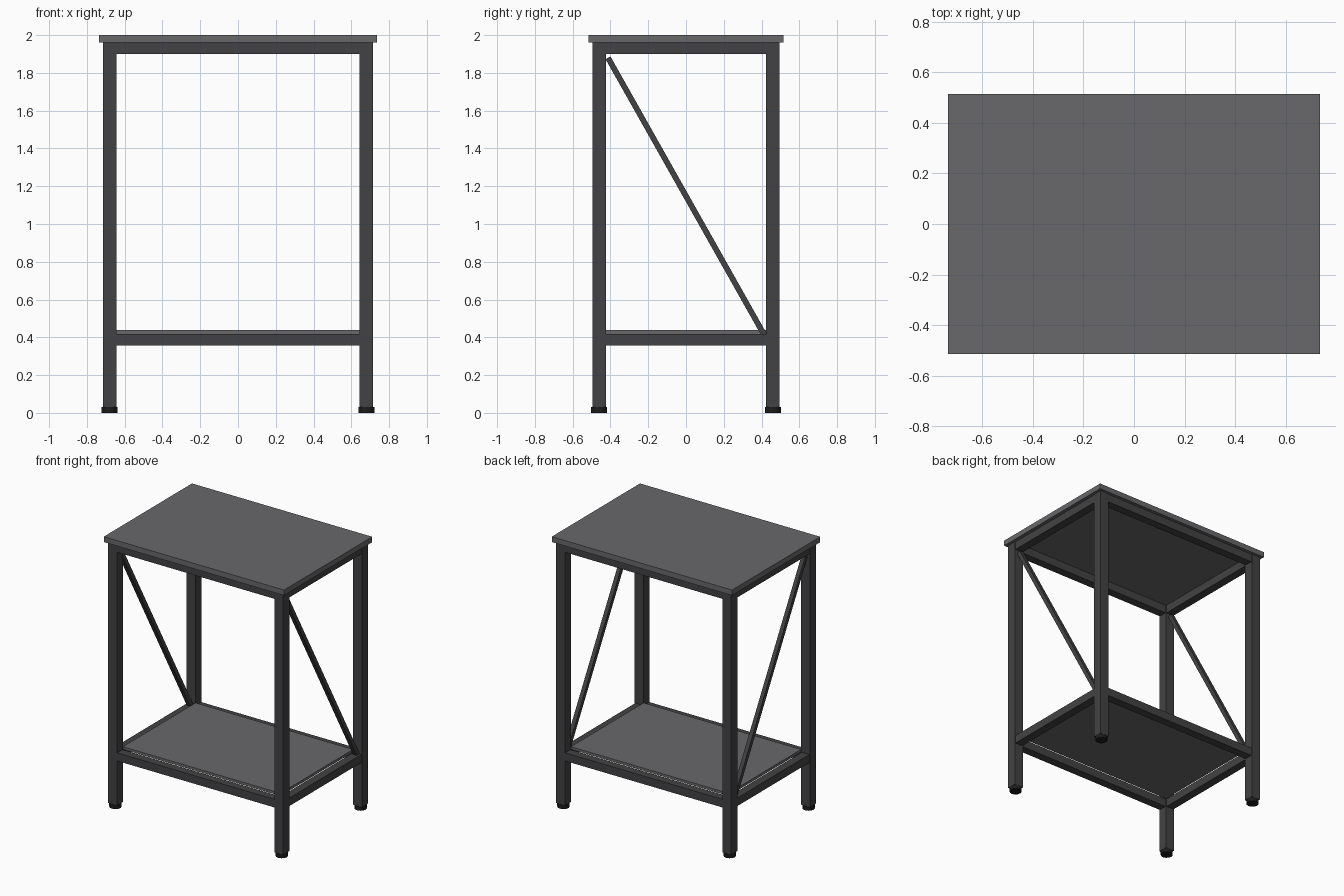
import bpy, bmesh
from math import atan2, hypot
from mathutils import Matrix

if "Cube" in bpy.data.objects:
    bpy.data.objects.remove(bpy.data.objects["Cube"])


def material(name, v):
    m = bpy.data.materials.new(name)
    m.diffuse_color = (v, v, v * 1.06, 1)
    m.use_nodes = True
    m.node_tree.nodes["Principled BSDF"].inputs["Base Color"].default_value = m.diffuse_color
    return m


BOARD = material("board_grey", 0.14)
STEEL = material("dark_steel", 0.055)
RUBBER = material("black_rubber", 0.012)


def finish(name, bm, mat):
    mesh = bpy.data.meshes.new(name)
    bm.to_mesh(mesh)
    bm.free()
    mesh.materials.append(mat)
    ob = bpy.data.objects.new(name, mesh)
    bpy.context.collection.objects.link(ob)
    return ob


def box(name, center, size, mat, rot_x=0.0):
    bm = bmesh.new()
    bmesh.ops.create_cube(bm, size=1, matrix=Matrix.Translation(center)
                          @ Matrix.Rotation(rot_x, 4, 'X')
                          @ Matrix.Diagonal((*size, 1)))
    return finish(name, bm, mat)


LX, LY, LEG = 0.68, 0.46, 0.072      # leg centres and leg width
RAIL = 0.062
FOOT_H, TOP_Z = 0.03, 1.96
SIDES = ((-1, "left"), (1, "right"))
ENDS = ((-1, "front"), (1, "back"))

# Worktop and lower shelf
box("tabletop", (0, 0, 1.98), (1.474, 1.03, 0.04), BOARD)
box("lower_shelf", (0, 0, 0.428), (2 * LX - LEG, 2 * LY - LEG, 0.02), BOARD)

# Legs with round levelling feet
for sx, side in SIDES:
    for sy, end in ENDS:
        box(f"{end}_{side}_leg", (sx * LX, sy * LY, (FOOT_H + TOP_Z) / 2),
            (LEG, LEG, TOP_Z - FOOT_H), STEEL)
        bm = bmesh.new()
        bmesh.ops.create_cone(bm, cap_ends=True, segments=12, radius1=0.042,
                              radius2=0.042, depth=FOOT_H,
                              matrix=Matrix.Translation((sx * LX, sy * LY, FOOT_H / 2)))
        finish(f"{end}_{side}_foot", bm, RUBBER)

# Upper and lower rails between the legs
for level, z0, z1 in (("upper", 1.90, TOP_Z), ("lower", 0.358, 0.418)):
    z, h = (z0 + z1) / 2, z1 - z0
    for s, end in ENDS:
        box(f"{level}_{end}_rail", (0, s * LY, z), (2 * LX - LEG, RAIL, h), STEEL)
    for s, side in SIDES:
        box(f"{level}_{side}_rail", (s * LX, 0, z), (RAIL, 2 * LY - LEG, h), STEEL)

# Diagonal braces, top front to bottom back
(y0, z0), (y1, z1) = (-0.413, 1.88), (0.413, 0.415)
for s, side in SIDES:
    box(f"{side}_brace", (s * LX, (y0 + y1) / 2, (z0 + z1) / 2),
        (0.03, 0.03, hypot(y1 - y0, z1 - z0)), STEEL, atan2(y1 - y0, z0 - z1))
